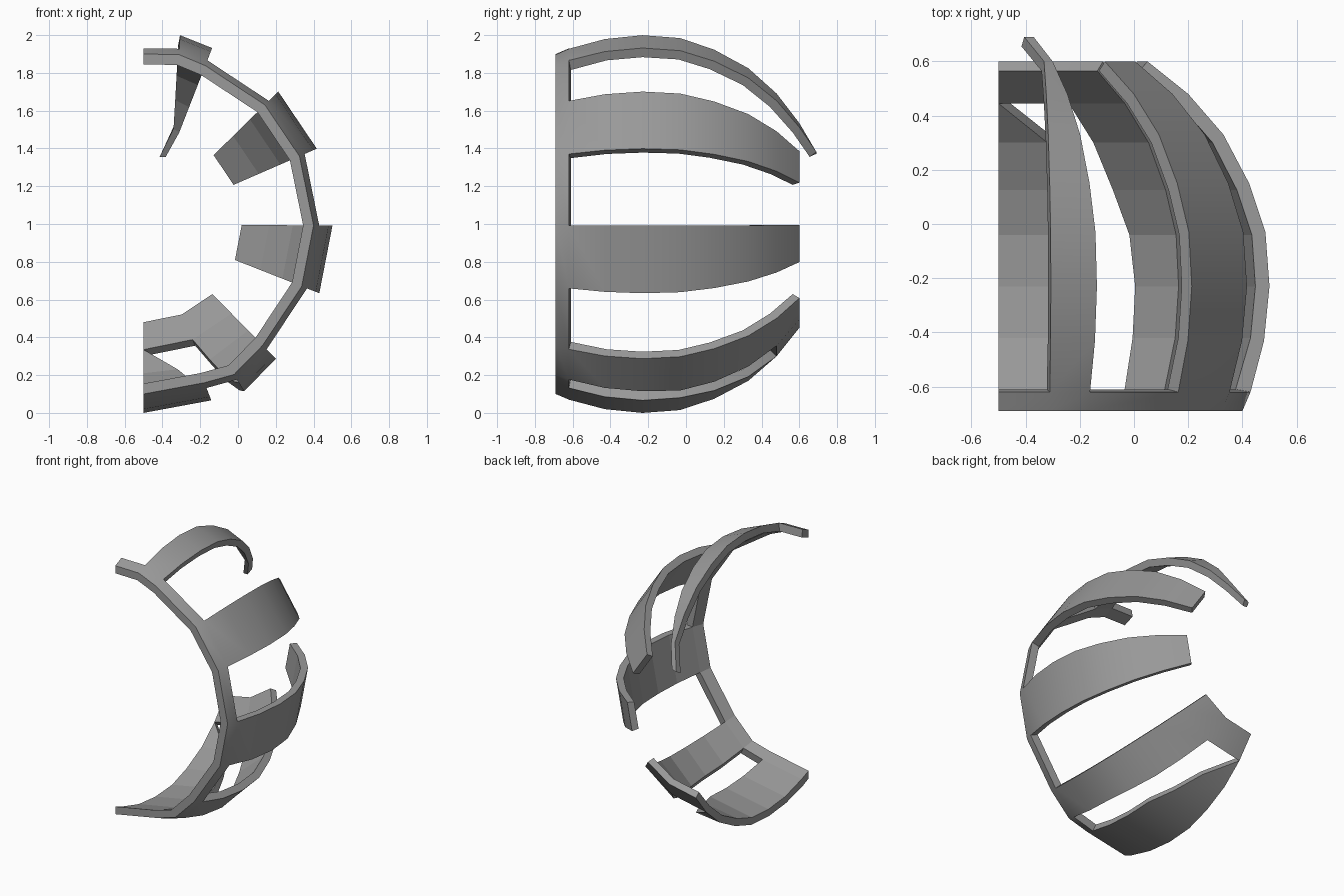
import bpy, bmesh
from math import radians, degrees, sin, cos, acos

cube = bpy.data.objects.get("Cube")
if cube:
    bpy.data.objects.remove(cube, do_unlink=True)

grey = bpy.data.materials.new("mid_grey")
grey.use_nodes = True
COLOUR = (0.32, 0.32, 0.32, 1)
grey.diffuse_color = COLOUR
grey.node_tree.nodes["Principled BSDF"].inputs["Base Color"].default_value = COLOUR

# Lengthwise profile of the shell: (y, radius) outside and inside
OUTER = [(-.69, .9), (-.62, .93), (-.43, .98), (-.23, 1), (-.03, .985),
         (.15, .925), (.33, .83), (.48, .7), (.6, .55)]
INNER = [(-.69, .845), (-.61, .875), (-.42, .93), (-.23, .948), (-.04, .935),
         (.125, .88), (.3, .79), (.445, .665), (.565, .52)]
AXIS_X, AXIS_Z = -.5, 1
LAST = len(OUTER) - 1
TIP = LAST + 1

# Angles of the slat edges around the shell, from the top to the bottom
ANGLES = dict(A=90, B=79, C=68.7, D=44.5, E=23.5, F=-.5, G=-21.5, H=-45.5,
              I=-59, J=-69, K=-90)
SLOT_I = {4: -60, 5: -62, 6: -64, 7: -67, 8: -67}
SLOT_J = {5: -72.4, 6: -76.8}
HOOK = {("B", 0): (-.405, .69, 1.372), ("C", 0): (-.37, .69, 1.382),
        ("B", 1): (-.415, .655, 1.355), ("C", 1): (-.383, .655, 1.355)}


def position(row, col, side):
    """Point on the outside (side 0) or inside (side 1) of the shell."""
    if row == TIP:
        return HOOK[col, side]
    y, r = (OUTER, INNER)[side][row]
    angle, factor = ANGLES[col], 1
    if col == "B":
        ro = OUTER[row][1]
        angle = degrees(acos((.165 + .055 * (ro - .55)) / ro))
        factor = 1.018
    elif col == "I":
        angle = SLOT_I.get(row, angle)
        factor = 1 + .033 * min(1, max(0, (LAST - 1 - row) / 3))
    elif col == "J":
        angle = SLOT_J.get(row, angle)
    a = radians(angle)
    return AXIS_X + r * factor * cos(a), y, AXIS_Z + r * factor * sin(a)


# Cells of the frame, each a loop of (row, column) corners
def cell(row, left, right):
    return [(row, left), (row, right), (row + 1, right), (row + 1, left)]


names = list(ANGLES)
cells = [cell(0, a, b) for a, b in zip(names, names[1:])]          # front ring
for left, right, end in (("B", "C", TIP), ("D", "E", LAST), ("F", "G", LAST),
                         ("H", "I", LAST), ("J", "K", LAST - 1)):  # slats
    cells += [cell(row, left, right) for row in range(1, end)]
cells.append(cell(LAST - 1, "I", "K"))                             # rear bridge

bm = bmesh.new()
verts = {}


def vert(row, col, side):
    if (row, col) == (LAST - 1, "J"):   # slot closes on the lower edge
        col = "K"
    key = row, col, side
    if key not in verts:
        verts[key] = bm.verts.new(position(*key))
    return verts[key]


inside = set()
edges = {}
for corners in cells:
    corners = [(r, "K" if (r, c) == (LAST - 1, "J") else c) for r, c in corners]
    corners = list(dict.fromkeys(corners))
    bm.faces.new([vert(r, c, 0) for r, c in corners])
    face = bm.faces.new([vert(r, c, 1) for r, c in reversed(corners)])
    inside.add(face)
    for a, b in zip(corners, corners[1:] + corners[:1]):
        edges.setdefault(frozenset((a, b)), []).append((a, b))

# Rim walls wherever only one cell uses an edge
for uses in edges.values():
    if len(uses) == 1:
        a, b = uses[0]
        bm.faces.new([vert(*b, 0), vert(*a, 0), vert(*a, 1), vert(*b, 1)])

bm.normal_update()
bmesh.ops.recalc_face_normals(bm, faces=bm.faces)
bm.faces.index_update()
flat = [f.index for f in inside]
mesh = bpy.data.meshes.new("slatted_frame")
bm.to_mesh(mesh)
bm.free()
mesh.materials.append(grey)
frame = bpy.data.objects.new("slatted_frame", mesh)
bpy.context.collection.objects.link(frame)

# Smooth outer skin, faceted inner skin
bpy.ops.object.select_all(action='DESELECT')
frame.select_set(True)
bpy.context.view_layer.objects.active = frame
bpy.ops.object.shade_smooth_by_angle(angle=radians(30))
for i in flat:
    mesh.polygons[i].use_smooth = False
